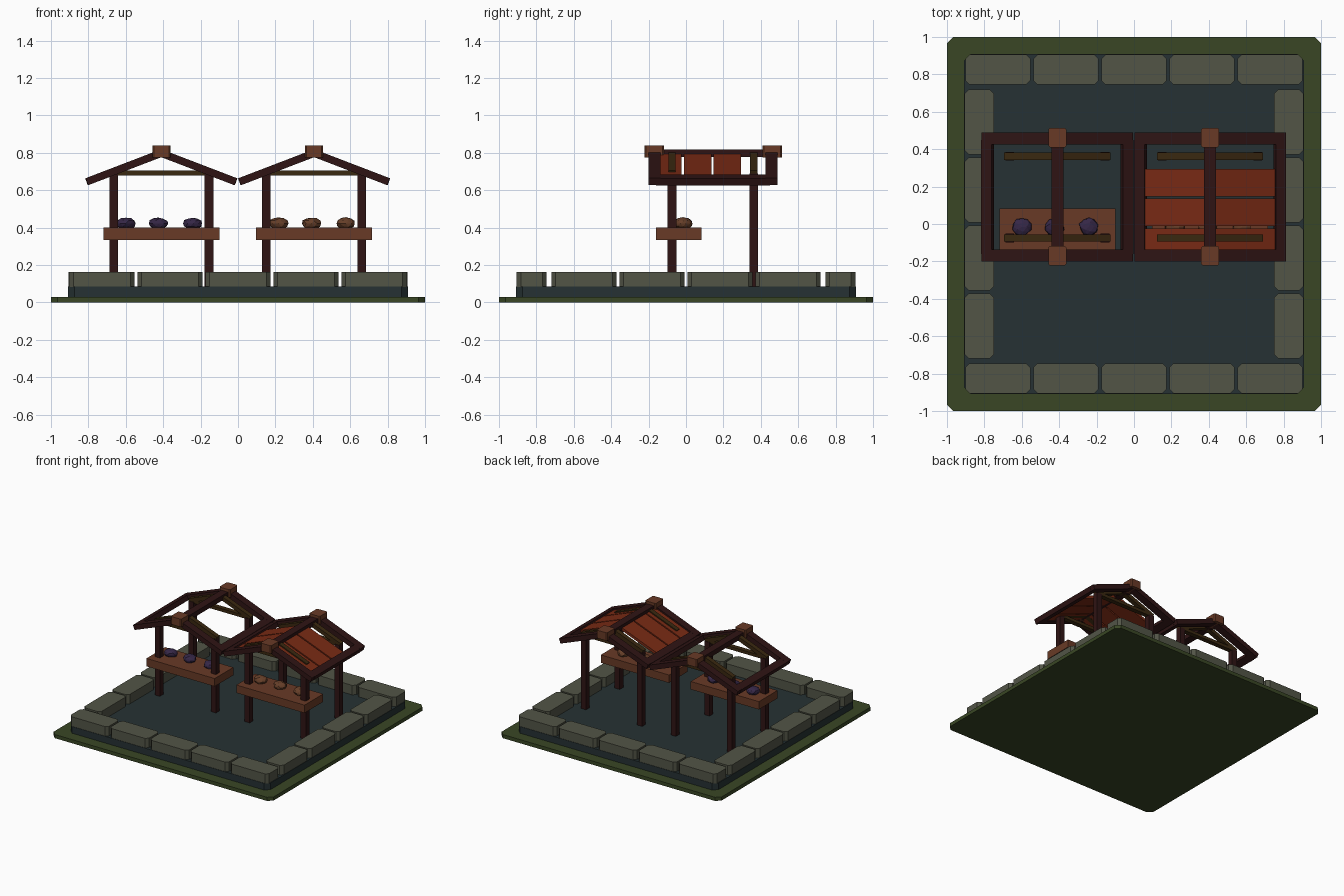
import bpy, bmesh, math, random
from mathutils import Vector

if "Cube" in bpy.data.objects:
    bpy.data.objects.remove(bpy.data.objects["Cube"])

random.seed(4)


def mat(name, r, g, b):
    m = bpy.data.materials.new(name)
    m.diffuse_color = (r, g, b, 1)
    m.use_nodes = True
    m.node_tree.nodes["Principled BSDF"].inputs["Base Color"].default_value = m.diffuse_color
    return m


GRASS = mat("grass green", .041, .062, .018)
FLOOR = mat("slate floor", .019, .031, .033)
STONE = mat("grey stone", .085, .09, .062)
DARK = mat("dark timber", .028, .007, .007)
PLANK = mat("red plank", .19, .023, .007)
WOOD = mat("brown wood", .14, .042, .019)
OLIVE = mat("olive timber", .042, .021, .005)
PURPLE = mat("purple produce", .036, .02, .062)
TAN = mat("tan produce", .135, .05, .022)


def finish(name, bm, material):
    bmesh.ops.recalc_face_normals(bm, faces=bm.faces)
    me = bpy.data.meshes.new(name)
    bm.to_mesh(me)
    bm.free()
    me.materials.append(material)
    ob = bpy.data.objects.new(name, me)
    bpy.context.collection.objects.link(ob)
    return ob


def prism(name, pts, direction, material):
    """Extrude a closed outline along a direction."""
    bm = bmesh.new()
    f = bm.faces.new([bm.verts.new(p) for p in pts])
    r = bmesh.ops.extrude_face_region(bm, geom=[f])
    verts = [g for g in r["geom"] if isinstance(g, bmesh.types.BMVert)]
    bmesh.ops.translate(bm, verts=verts, vec=direction)
    return finish(name, bm, material)


def block(name, x0, x1, y0, y1, z0, z1, material, c=0.0):
    """Box with optional chamfered vertical corners."""
    if c:
        pts = [(x0 + c, y0), (x1 - c, y0), (x1, y0 + c), (x1, y1 - c),
               (x1 - c, y1), (x0 + c, y1), (x0, y1 - c), (x0, y0 + c)]
    else:
        pts = [(x0, y0), (x1, y0), (x1, y1), (x0, y1)]
    return prism(name, [(x, y, z0) for x, y in pts], (0, 0, z1 - z0), material)


def slope_beam(name, a, b, thick, y0, y1, material):
    """Beam following a line a-b in the xz plane, between two y values."""
    a, b = Vector(a), Vector(b)
    d = (b - a).normalized()
    n = Vector((-d.y, d.x)) * thick / 2
    pts = [(p.x, y0, p.y) for p in (a + n, b + n, b - n, a - n)]
    return prism(name, pts, (0, y1 - y0, 0), material)


# ground and paved floor
block("grass_base", -1, 1, -1, 1, 0, .03, GRASS, .035)
block("paved_floor", -.908, .908, -.908, .908, .03, .085, FLOOR, .035)

# stone border
for s in (-1, 1):
    for k in range(-2, 3):
        cx = k * .364
        block("row_stone", cx - .174, cx + .174, s * .825 - .08, s * .825 + .08,
              .083, .163, STONE, .022)
    for k in range(4):
        cy = (k - 1.5) * .364
        block("side_stone", s * .827 - .078, s * .827 + .078, cy - .174, cy + .174,
              .083, .163, STONE, .022)

SL = .383           # roof pitch
RIDGE = .798        # rafter centre line at the ridge


def roof_z(d):
    return RIDGE - SL * d


def produce(x, material):
    bm = bmesh.new()
    bmesh.ops.create_icosphere(bm, subdivisions=2, radius=1)
    for v in bm.verts:
        k = random.uniform(.9, 1.06)
        v.co = Vector((v.co.x * .053 * k + x, v.co.y * .05 * k - .015,
                       v.co.z * .033 * k + .422))
    finish("produce", bm, material)


def stall(cx, fruit, planked):
    # posts and roof trusses
    for y in (-.075, .3625):
        for s in (-1, 1):
            px = cx + s * .255
            block("post", px - .023, px + .023, y - .023, y + .023, .08, .69, DARK)
            slope_beam("truss_brace", (cx + s * .278, roof_z(.278)), (cx, roof_z(0)),
                       .032, y - .019, y + .019, OLIVE)
        block("truss_tie", cx - .27, cx + .27, y - .019, y + .019, .68, .705, OLIVE)
    # rafters, eaves and ridge
    for s in (-1, 1):
        for y0, y1 in ((-.2, -.137), (.426, .49)):
            slope_beam("rafter", (cx + s * .398, roof_z(.398)), (cx, roof_z(0)),
                       .04, y0, y1, DARK)
        slope_beam("eave_beam", (cx + s * .4, roof_z(.4)), (cx + s * .345, roof_z(.345)),
                   .039, -.16, .45, DARK)
    block("ridge_beam", cx - .032, cx + .032, -.19, .48, .778, .818, DARK)
    for y in (-.17, .462):
        block("ridge_cap", cx - .048, cx + .048, y - .052, y + .052, .775, .84, WOOD, .008)
    # counter and goods
    block("counter", cx - .31, cx + .31, -.16, .082, .335, .4, WOOD)
    for dx in (-.19, -.015, .17):
        produce(cx + dx, fruit)
    # roof planks
    if planked:
        for s in (-1, 1):
            for y0 in (-.17, -.012, .146):
                slope_beam("roof_plank", (cx + s * .36, roof_z(.36) - .004),
                           (cx + s * .01, roof_z(.01) - .004), .022, y0, y0 + .147, PLANK)


stall(-.41, PURPLE, False)
stall(.407, TAN, True)
